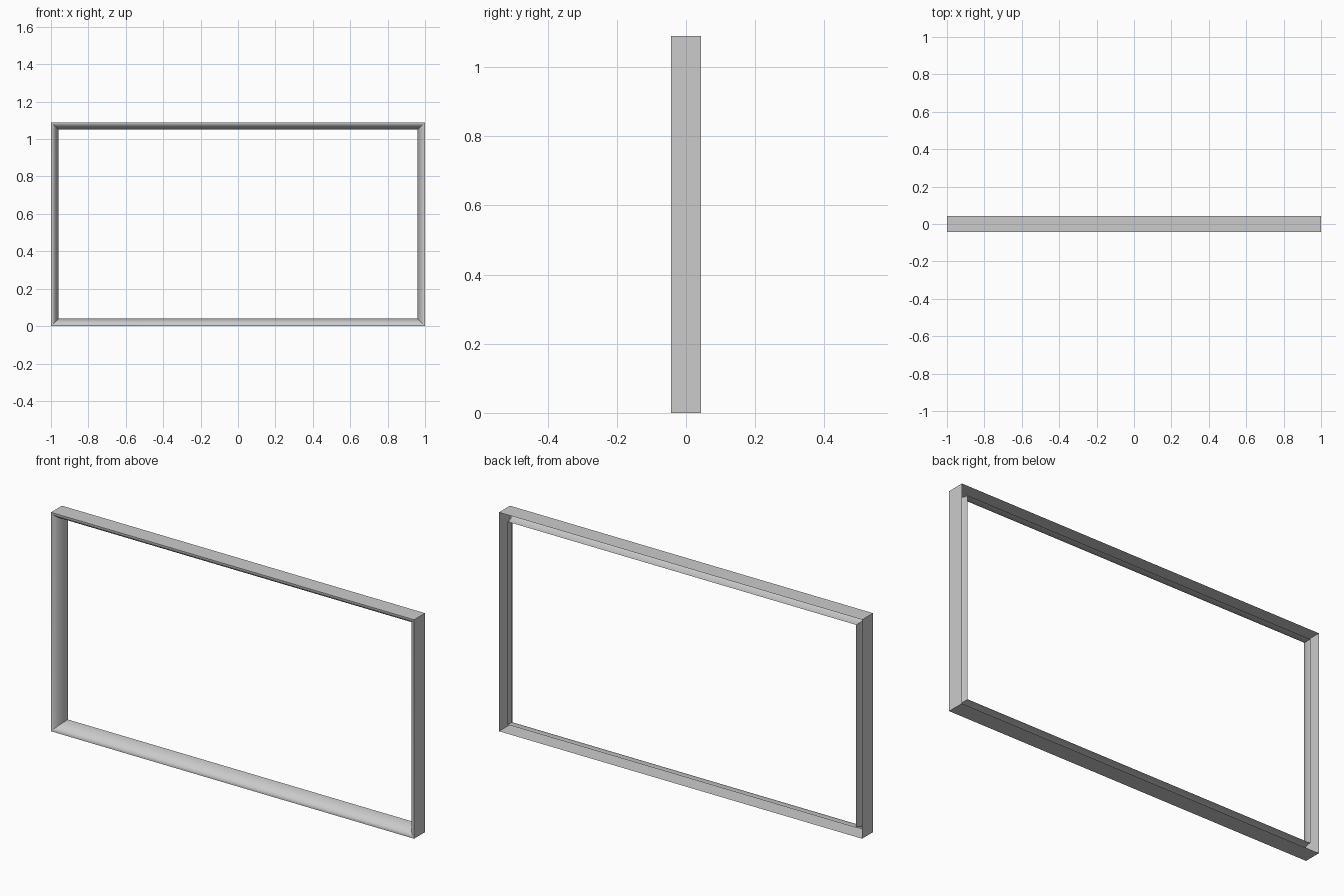
import bpy, bmesh, math

if "Cube" in bpy.data.objects:
    bpy.data.objects.remove(bpy.data.objects["Cube"])

W, H, D = 1.0, 1.09, 0.043      # half width, height, half depth
INSET, LIP = 0.04, 0.033        # moulding width, depth position of inner edge

# Moulding profile as (inset from outer edge, y): flat outer wall, then a rounded front
profile = [(0.0, D), (0.0, -D)]
N = 10
for i in range(1, N + 1):
    t = i / N * math.pi / 2
    profile.append((INSET * math.sin(t), -D + (LIP + D) * (1 - math.cos(t))))

# Sweep the profile round the rectangle with mitred corners
bm = bmesh.new()
rings = []
for d, y in profile:
    corners = [(-W + d, d), (W - d, d), (W - d, H - d), (-W + d, H - d)]
    rings.append([bm.verts.new((x, y, z)) for x, z in corners])
for a, b in zip(rings, rings[1:]):
    for i in range(4):
        j = (i + 1) % 4
        bm.faces.new((a[i], a[j], b[j], b[i]))
bmesh.ops.recalc_face_normals(bm, faces=bm.faces)

mesh = bpy.data.meshes.new("picture_frame")
bm.to_mesh(mesh)
bm.free()
frame = bpy.data.objects.new("picture_frame", mesh)
bpy.context.collection.objects.link(frame)
bpy.context.view_layer.objects.active = frame
frame.select_set(True)
bpy.ops.object.shade_smooth_by_angle(angle=math.radians(30))
